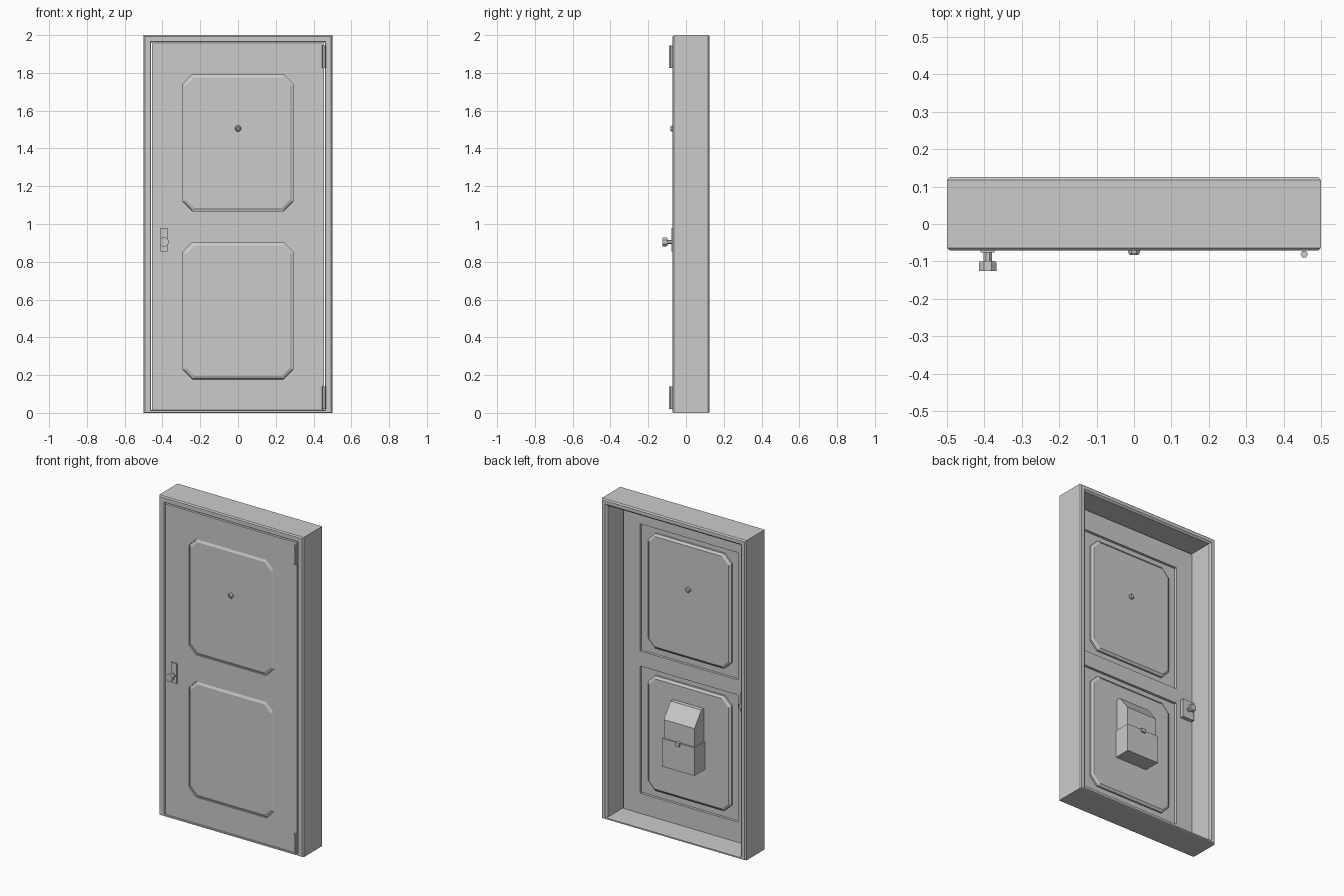
import bpy, bmesh
from math import cos, sin, tau

if "Cube" in bpy.data.objects:
    bpy.data.objects.remove(bpy.data.objects["Cube"])


def loft(name, rings, closed=False):
    """Skin equal-length point rings; cap the ends or join last to first."""
    bm = bmesh.new()
    vs = [[bm.verts.new(p) for p in r] for r in rings]
    n = len(vs[0])
    pairs = list(zip(vs, vs[1:])) + ([(vs[-1], vs[0])] if closed else [])
    for a, b in pairs:
        for i in range(n):
            j = (i + 1) % n
            bm.faces.new((a[i], a[j], b[j], b[i]))
    if not closed:
        bm.faces.new(vs[0])
        bm.faces.new(vs[-1])
    bmesh.ops.recalc_face_normals(bm, faces=bm.faces)
    me = bpy.data.meshes.new(name)
    bm.to_mesh(me)
    bm.free()
    ob = bpy.data.objects.new(name, me)
    bpy.context.collection.objects.link(ob)
    return ob


def rect(hx, z0, z1, y):
    return [(-hx, y, z0), (hx, y, z0), (hx, y, z1), (-hx, y, z1)]


def octagon(hx, hz, c, y, zc):
    pts = [(hx, hz - c), (hx - c, hz), (c - hx, hz), (-hx, hz - c),
           (-hx, c - hz), (c - hx, -hz), (hx - c, -hz), (hx, c - hz)]
    return [(x, y, zc + z) for x, z in pts]


def turned(name, x, z, profile, n=8):
    """Knob-like part around a y axis from (radius, y) pairs."""
    return loft(name, [[(x + r * cos(tau * (i + .5) / n), y, z + r * sin(tau * (i + .5) / n))
                        for i in range(n)] for r, y in profile])


def box(name, x0, x1, y0, y1, z0, z1):
    return loft(name, [[(x0, y, z0), (x1, y, z0), (x1, y, z1), (x0, y, z1)] for y in (y0, y1)])


def side_extrude(name, hx, yz):
    return loft(name, [[(x, y, z) for y, z in yz] for x in (-hx, hx)])


def carve(ob, cutter):
    """Subtract the cutter and discard it."""
    cutter.hide_render = True
    mod = ob.modifiers.new("carve", "BOOLEAN")
    mod.operation, mod.object, mod.solver = "DIFFERENCE", cutter, "EXACT"
    bpy.context.view_layer.objects.active = ob
    bpy.ops.object.modifier_apply(modifier=mod.name)
    bpy.data.objects.remove(cutter)


# Frame with chamfered edges and a low sill
loft("door_frame", [rect(*r) for r in (
    (.5, 0, 2, .117), (.493, .003, 1.993, .125), (.472, .012, 1.972, .125),
    (.46, .014, 1.962, .115), (.46, .014, 1.962, -.062), (.464, .012, 1.966, -.071),
    (.493, .003, 1.993, -.071), (.5, 0, 2, -.064))], closed=True)

# Thin leaf: rectangular recesses inside, cut-corner recesses outside
leaf = box("door_leaf", -.455, .455, -.067, -.03, .014, 1.955)
centres = {"lower": .54, "upper": 1.43}
for label, zc in centres.items():
    carve(leaf, box("cutter", -.34, .34, -.046, 0, zc - .4, zc + .395))
    carve(leaf, loft("cutter", [octagon(.292, .362, .05, y, zc) for y in (-.059, -.1)]))
    # Bevelled cut-corner panels on both faces
    for side, ys in (("front", (-.058, -.061, -.068)), ("back", (-.05, -.036, -.026))):
        loft(f"{label}_panel_{side}", [octagon(.29 - d, .36 - d, .05 - d * .4, y, zc)
                                       for d, y in zip((0, .001, .015), ys)])

# Peephole
turned("peephole_front", 0, 1.505, [(.017, -.066), (.017, -.076), (.012, -.083), (.008, -.083), (.007, -.078)])
turned("peephole_back", 0, 1.505, [(.016, -.028), (.016, -.018), (.01, -.013)])

# Handle plate and knob on the outside
box("handle_plate", -.41, -.373, -.076, -.06, .855, .98)
turned("door_knob", -.391, .905, [(.012, -.075), (.012, -.099), (.022, -.099), (.025, -.103),
                                 (.025, -.125)])

# Lock case and turn knob on the inside
box("lock_case", -.45, -.37, -.032, -.006, .85, .965)
turned("lock_knob", -.41, .905, [(.012, -.01), (.012, .015), (.022, .015), (.025, .019), (.025, .033), (.02, .037)])

# Hinge barrels
for label, z0, z1 in (("lower", .02, .14), ("upper", 1.825, 1.945)):
    loft(f"{label}_hinge", [[(.455 + .01 * cos(tau * i / 6), -.081 + .01 * sin(tau * i / 6), z)
                             for i in range(6)] for z in (z0, z1)])

# Letter box on the inner lower panel: sloped lid, slightly larger base, clasp
side_extrude("letter_box_lid", .106, [(-.03, .57), (.068, .57), (.068, .7), (0, .79), (-.03, .79)])
side_extrude("letter_box_base", .112, [(-.03, .41), (.078, .41), (.078, .585), (-.03, .585)])
box("letter_box_clasp", -.014, .014, .06, .088, .567, .59)
